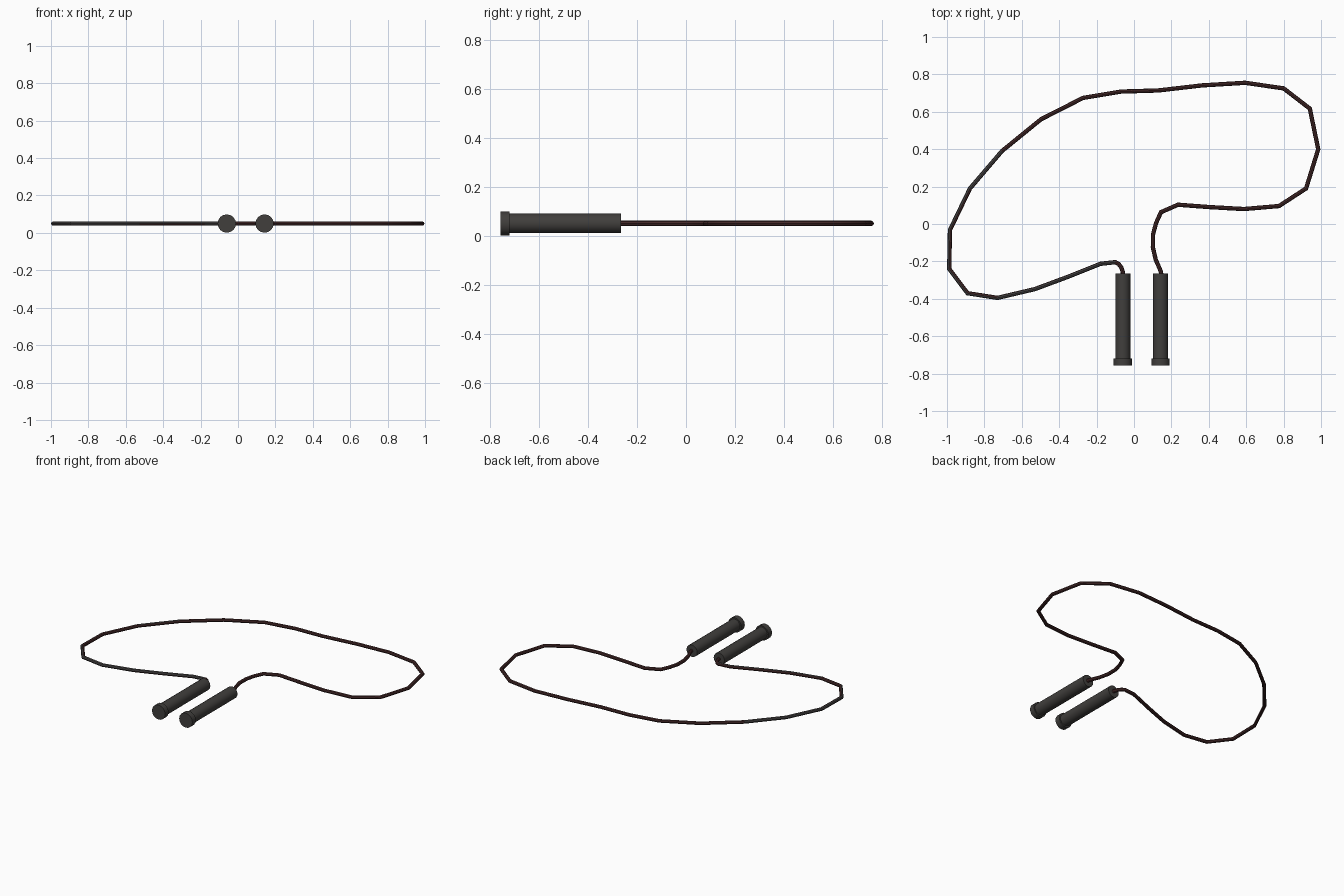
import bpy, bmesh, math
from mathutils import Vector

if "Cube" in bpy.data.objects:
    bpy.data.objects.remove(bpy.data.objects["Cube"])

Z = 0.05


def material(name, rgb):
    m = bpy.data.materials.new(name)
    m.diffuse_color = (*rgb, 1)
    m.use_nodes = True
    m.node_tree.nodes["Principled BSDF"].inputs["Base Color"].default_value = m.diffuse_color
    return m


charcoal = material("charcoal grip", (0.052, 0.049, 0.046))
maroon = material("dark maroon cord", (0.06, 0.022, 0.022))
grey = material("worn grey cord", (0.06, 0.055, 0.055))


def make_object(name, bm, mats):
    bmesh.ops.recalc_face_normals(bm, faces=bm.faces)
    me = bpy.data.meshes.new(name)
    bm.to_mesh(me)
    bm.free()
    ob = bpy.data.objects.new(name, me)
    bpy.context.collection.objects.link(ob)
    for m in mats:
        me.materials.append(m)
    bpy.context.view_layer.objects.active = ob
    bpy.ops.object.select_all(action='DESELECT')
    ob.select_set(True)
    bpy.ops.object.shade_smooth_by_angle(angle=math.radians(40))
    return ob


def bridge_rings(bm, rings):
    n = len(rings[0])
    for a, b in zip(rings, rings[1:]):
        for i in range(n):
            j = (i + 1) % n
            bm.faces.new((a[i], a[j], b[j], b[i]))
    bm.faces.new(rings[0])
    bm.faces.new(rings[-1])


# handles: grip with a wider butt cap, turned about the y axis
PROFILE = [(0.049, -0.757), (0.049, -0.72), (0.04, -0.72), (0.04, -0.265)]


def handle(name, x, sides=16):
    bm = bmesh.new()
    rings = []
    for r, y in PROFILE:
        rings.append([bm.verts.new((x + r * math.cos(t), y, Z + r * math.sin(t)))
                      for t in (math.tau * i / sides for i in range(sides))])
    bridge_rings(bm, rings)
    make_object(name, bm, [charcoal])


handle("left_handle", -0.06)
handle("right_handle", 0.142)

# cord: tube swept along the loop from the left handle to the right one
PATH = [(-0.058, -0.28), (-0.06, -0.255), (-0.068, -0.232), (-0.082, -0.214),
        (-0.1, -0.204), (-0.18, -0.213), (-0.355, -0.283), (-0.53, -0.348),
        (-0.73, -0.395), (-0.89, -0.37), (-0.988, -0.24), (-0.984, -0.032),
        (-0.877, 0.19), (-0.706, 0.39), (-0.497, 0.56), (-0.273, 0.674),
        (-0.07, 0.708), (0.13, 0.714), (0.364, 0.741), (0.594, 0.755),
        (0.80, 0.725), (0.94, 0.617), (0.985, 0.40), (0.92, 0.19),
        (0.775, 0.096), (0.588, 0.08), (0.41, 0.09), (0.235, 0.103),
        (0.144, 0.063), (0.118, 0.005), (0.102, -0.055), (0.101, -0.125),
        (0.116, -0.19), (0.142, -0.25), (0.148, -0.28)]


def cord(name, radius=0.0115, sides=8):
    pts = [Vector((x, y, Z)) for x, y in PATH]
    up = Vector((0, 0, 1))
    bm = bmesh.new()
    rings = []
    for k, p in enumerate(pts):
        d0 = (p - pts[max(k - 1, 0)]).normalized()
        d1 = (pts[min(k + 1, len(pts) - 1)] - p).normalized()
        d = (d0 + d1).normalized()
        side = d.cross(up)
        # widen at bends so the tube keeps its thickness
        miter = 1 / max(0.5, d.dot(d1 if d1.length else d0))
        rings.append([bm.verts.new(p + radius * (math.cos(t) * miter * side + math.sin(t) * up))
                      for t in (math.tau * i / sides for i in range(sides))])
    bridge_rings(bm, rings)
    bmesh.ops.recalc_face_normals(bm, faces=bm.faces)
    # worn grey on the outer faces of the left-hand bend
    for f in bm.faces:
        c = f.calc_center_median()
        if c.x < -0.1 and c.y < 0.45 and f.normal.dot(Vector((-0.8, -0.5, 0.3))) > 0.1:
            f.material_index = 1
    make_object(name, bm, [maroon, grey])


cord("rope")
